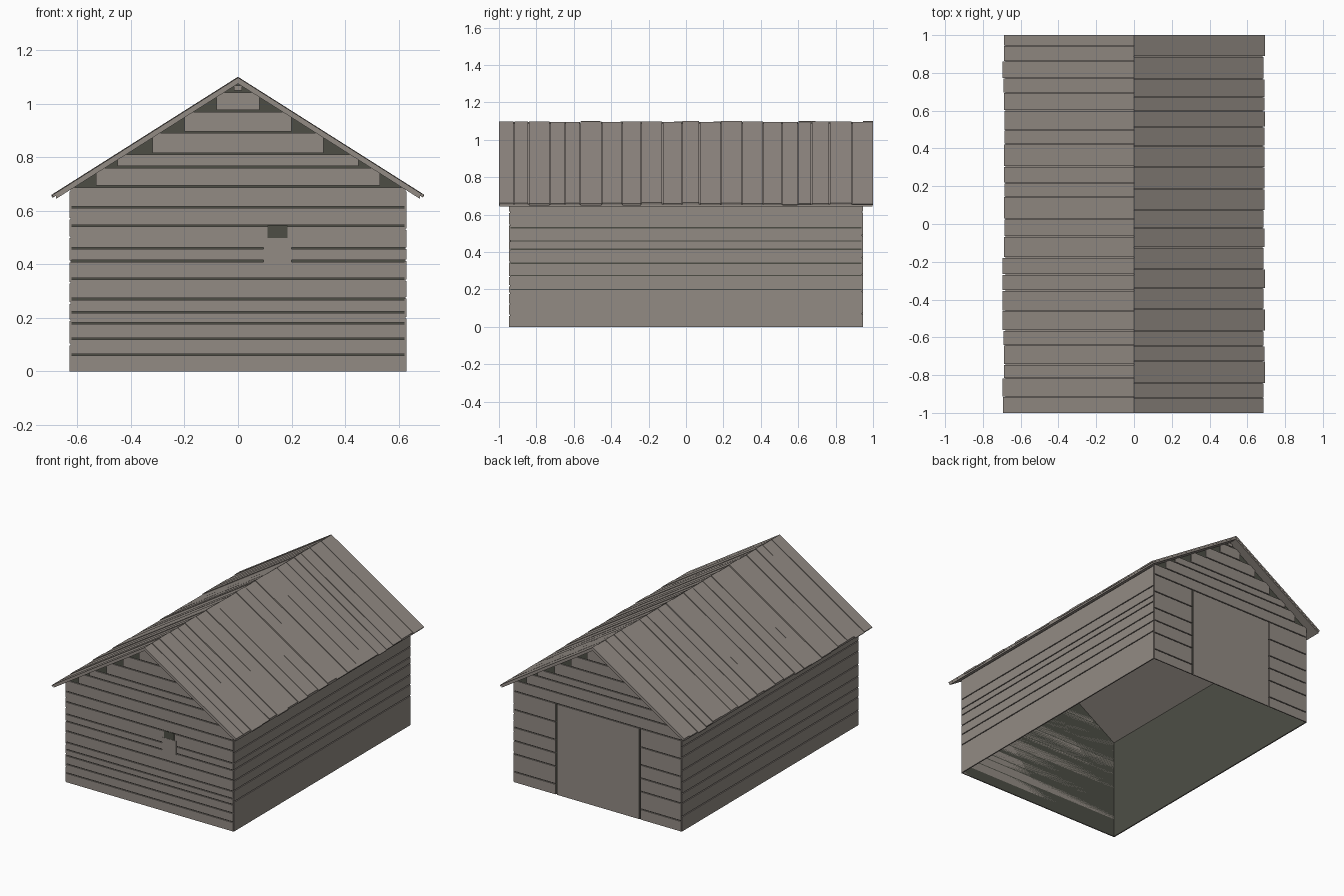
import bpy, bmesh, random
from mathutils import Vector

random.seed(4)
if "Cube" in bpy.data.objects:
    bpy.data.objects.remove(bpy.data.objects["Cube"], do_unlink=True)


def material(name, rgb):
    m = bpy.data.materials.new(name)
    m.use_nodes = True
    m.diffuse_color = (*rgb, 1)
    m.node_tree.nodes["Principled BSDF"].inputs["Base Color"].default_value = (*rgb, 1)
    return m


WOOD = material("weathered wood", (0.29, 0.258, 0.231))
DARK = material("dark interior", (0.074, 0.076, 0.06))

SLOPE = 0.633      # roof fall per unit of x
UNDER = 1.074      # underside of the roof at the ridge
HALF_X, HALF_Y = 0.622, 0.938   # inner shell
BOARD = 0.007      # board thickness
GAP = 0.003        # half of the gap between boards


def under(x):
    return UNDER - SLOPE * abs(x)


def prism(bm, points, offset):
    """Closed solid: a flat outline swept along an offset."""
    low = [bm.verts.new(p) for p in points]
    high = [bm.verts.new(Vector(p) + Vector(offset)) for p in points]
    bm.faces.new(low)
    bm.faces.new(high[::-1])
    n = len(points)
    for i in range(n):
        j = (i + 1) % n
        bm.faces.new((low[j], low[i], high[i], high[j]))


def finish(name, bm, mat):
    bmesh.ops.recalc_face_normals(bm, faces=bm.faces)
    mesh = bpy.data.meshes.new(name)
    bm.to_mesh(mesh)
    bm.free()
    mesh.materials.append(mat)
    obj = bpy.data.objects.new(name, mesh)
    bpy.context.collection.objects.link(obj)
    return obj


def rect(x0, x1, z0, z1, y):
    return [(x0, y, z0), (x1, y, z0), (x1, y, z1), (x0, y, z1)]


# Dark shell, open below and towards the roof
bm = bmesh.new()
eave = under(HALF_X)
for y in (-HALF_Y, HALF_Y):
    outline = [(-HALF_X, 0), (HALF_X, 0), (HALF_X, eave), (0, UNDER), (-HALF_X, eave)]
    bm.faces.new([bm.verts.new((x, y, z)) for x, z in outline])
for x in (-HALF_X, HALF_X):
    corners = [(-HALF_Y, 0), (HALF_Y, 0), (HALF_Y, eave), (-HALF_Y, eave)]
    bm.faces.new([bm.verts.new((x, y, z)) for y, z in corners])
finish("inner_shell", bm, DARK)

# Gable boards: square-ended, tucked under the roof; (lower, upper, half width)
GABLE = [(0.69, 0.763, 0.53), (0.763, 0.812, 0.45), (0.812, 0.893, 0.32),
         (0.893, 0.972, 0.2), (0.972, 1.045, 0.08), (1.045, 1.07, 0.015)]


def gable_boards(bm, y, depth):
    for z0, z1, w in GABLE:
        z0, z1 = z0 + GAP, z1 - GAP
        right = [(w, z0), (w, min(z1, under(w)))]
        if under(w) < z1:
            right.append(((UNDER - z1) / SLOPE, z1))
        left = [(-x, z) for x, z in reversed(right)]
        prism(bm, [(x, y, z) for x, z in right + left], (0, depth, 0))


# Front wall boards
WIDTH = 0.625
bm = bmesh.new()
rows = [0, 0.062, 0.122, 0.18, 0.22, 0.27, 0.346, 0.412, 0.46, 0.543, 0.613, 0.69]
for z0, z1 in zip(rows, rows[1:]):
    prism(bm, rect(-WIDTH, WIDTH, z0 + GAP * (z0 > 0), z1 - GAP, -HALF_Y), (0, -BOARD, 0))
gable_boards(bm, -HALF_Y, -BOARD)
finish("front_boards", bm, WOOD)

# Small hatch opening and its dropped cover
FACE = HALF_Y + BOARD
bm = bmesh.new()
prism(bm, rect(0.11, 0.185, 0.497, 0.545, -FACE), (0, -0.001, 0))
finish("hatch_opening", bm, DARK)
bm = bmesh.new()
prism(bm, rect(0.095, 0.2, 0.402, 0.497, -FACE), (0, -0.002, 0))
finish("hatch_cover", bm, WOOD)

# Back wall boards, broken by the door
bm = bmesh.new()
DOOR_TOP = 0.615
rows = [0, 0.07, 0.19, 0.28, 0.37, 0.49, DOOR_TOP, 0.69]
for z0, z1 in zip(rows, rows[1:]):
    spans = [(-WIDTH, WIDTH)] if z0 >= DOOR_TOP else [(-WIDTH, -0.32), (0.315, WIDTH)]
    for x0, x1 in spans:
        prism(bm, rect(x0, x1, z0 + GAP * (z0 > 0), z1 - GAP, HALF_Y), (0, BOARD, 0))
gable_boards(bm, HALF_Y, BOARD)
finish("back_boards", bm, WOOD)

bm = bmesh.new()
prism(bm, rect(-0.312, 0.303, 0, DOOR_TOP - GAP, HALF_Y), (0, BOARD, 0))
finish("back_door", bm, WOOD)

# Side wall boards
side_rows = {
    "left": (1, [0, 0.2, 0.275, 0.34, 0.415, 0.46, 0.53, 0.675]),
    "right": (-1, [0, 0.1, 0.19, 0.255, 0.33, 0.41, 0.5, 0.57, 0.675]),
}
for side, (sign, rows) in side_rows.items():
    bm = bmesh.new()
    x = sign * HALF_X
    for z0, z1 in zip(rows, rows[1:]):
        a, b = z0 + GAP * (z0 > 0), z1 - GAP
        prism(bm, [(x, -0.941, a), (x, 0.941, a), (x, 0.941, b), (x, -0.941, b)],
              (sign * 0.008, 0, 0))
    finish(side + "_boards", bm, WOOD)

# Roof deck: one folded sheet over the gables
bm = bmesh.new()
T, END = 0.012, 0.68
deck = [(-END, under(END)), (0, UNDER), (END, under(END)),
        (END, under(END) + T), (0, UNDER + T), (-END, under(END) + T)]
prism(bm, [(x, -0.998, z) for x, z in deck], (0, 1.996, 0))
finish("roof_deck", bm, WOOD)

# Roof boards: uneven widths, lengths and heights
for side, sign in (("left", 1), ("right", -1)):
    bm = bmesh.new()
    y = -1.0
    while y < 1.0:
        y1 = y + random.uniform(0.07, 0.12)
        if y1 > 0.95:
            y1 = 1.0
        end = random.uniform(0.684, 0.697)
        base = UNDER + T
        top = base + random.uniform(0.009, 0.014)
        outline = [(0, base), (end - 0.004, base - SLOPE * (end - 0.004)),
                   (end, top - SLOPE * end), (0, top)]
        last = y1 - (0.004 if y1 < 1 else 0)
        prism(bm, [(sign * x, y, z) for x, z in outline], (0, last - y, 0))
        y = y1
    finish(side + "_roof_boards", bm, WOOD)
